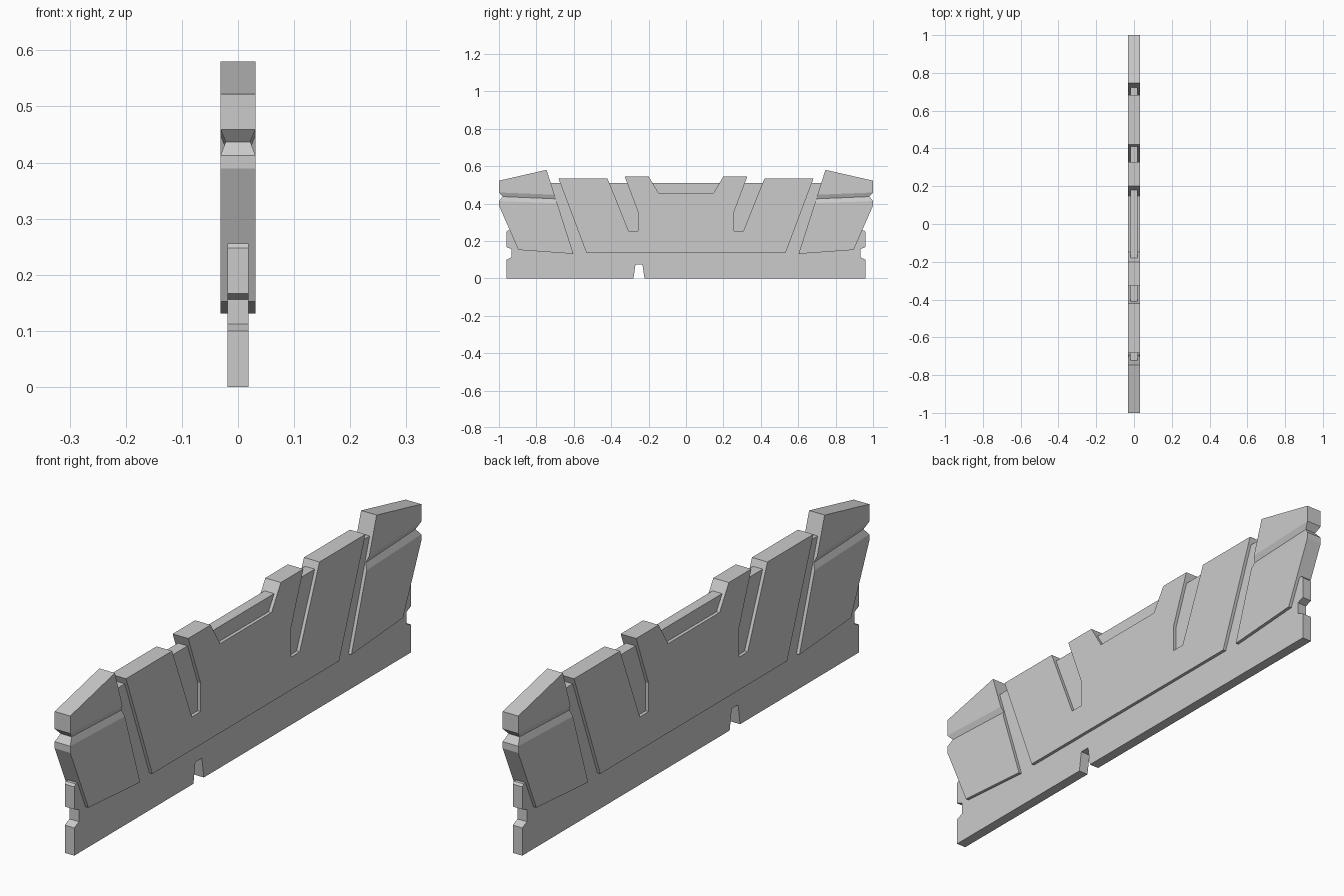
import bpy
import bmesh
import math

cube = bpy.data.objects.get("Cube")
if cube:
    bpy.data.objects.remove(cube, do_unlink=True)

grey = bpy.data.materials.new("plain grey")
grey.use_nodes = True
colour = (0.6, 0.6, 0.6, 1)
grey.diffuse_color = colour
grey.node_tree.nodes["Principled BSDF"].inputs["Base Color"].default_value = colour


def finish(name, bm):
    bmesh.ops.recalc_face_normals(bm, faces=bm.faces[:])
    mesh = bpy.data.meshes.new(name)
    bm.to_mesh(mesh)
    bm.free()
    mesh.materials.append(grey)
    obj = bpy.data.objects.new(name, mesh)
    bpy.context.collection.objects.link(obj)
    return obj


def prism(name, outline, half):
    """Extrude a (y, z) outline evenly to both sides of x = 0."""
    bm = bmesh.new()
    face = bm.faces.new([bm.verts.new((-half, y, z)) for y, z in outline])
    new = bmesh.ops.extrude_face_region(bm, geom=[face])["geom"]
    verts = [v for v in new if isinstance(v, bmesh.types.BMVert)]
    bmesh.ops.translate(bm, verts=verts, vec=(2 * half, 0, 0))
    return finish(name, bm)


def mirrored(points):
    return points + [(-y, z) for y, z in reversed(points)]


THIN, THICK = 0.019, 0.031

# Thin core board with notched ends and a slot in its bottom edge
end = [(0.96, 0), (0.96, 0.1), (0.933, 0.112), (0.933, 0.156), (0.96, 0.167),
       (0.96, 0.248), (0.953, 0.256), (0.9, 0.256), (0.9, 0.4), (0.74, 0.51)]
slot = [(-0.281, 0), (-0.27, 0.074), (-0.233, 0.074), (-0.222, 0)]
prism("core_board", mirrored(end) + slot, THIN)

# Thick middle panel with two slanted slots and a sunken centre
half_panel = [(0.532, 0.135), (0.682, 0.535), (0.42, 0.535), (0.307, 0.254),
              (0.257, 0.254), (0.257, 0.356), (0.328, 0.545), (0.2, 0.545),
              (0.147, 0.457)]
prism("middle_panel", mirrored(half_panel), THICK)


# End panels, lofted upward in rings so that a V groove runs around them
def end_panel(name, side):
    # outer y, outer z, inner z, half thickness
    rings = [(0.896, 0.152, 0.131, THICK), (1, 0.389, 0.378, THICK),
             (1, 0.413, 0.402, THICK), (0.98, 0.437, 0.425, 0.022),
             (1, 0.459, 0.447, THICK), (1, 0.522, 0.58, THICK)]
    bm = bmesh.new()
    loops = []
    for outer, z_out, z_in, half in rings:
        inner = 0.602 + (z_in - 0.131) * 0.32
        corners = [(-half, outer, z_out), (half, outer, z_out),
                   (half, inner, z_in), (-half, inner, z_in)]
        loops.append([bm.verts.new((x, side * y, z)) for x, y, z in corners])
    bm.faces.new(loops[0])
    bm.faces.new(loops[-1])
    for low, high in zip(loops, loops[1:]):
        for i in range(4):
            j = (i + 1) % 4
            bm.faces.new((low[i], low[j], high[j], high[i]))
    bmesh.ops.dissolve_limit(bm, angle_limit=math.radians(1),
                             verts=bm.verts[:], edges=bm.edges[:])
    finish(name, bm)


end_panel("front_end_panel", -1)
end_panel("back_end_panel", 1)
